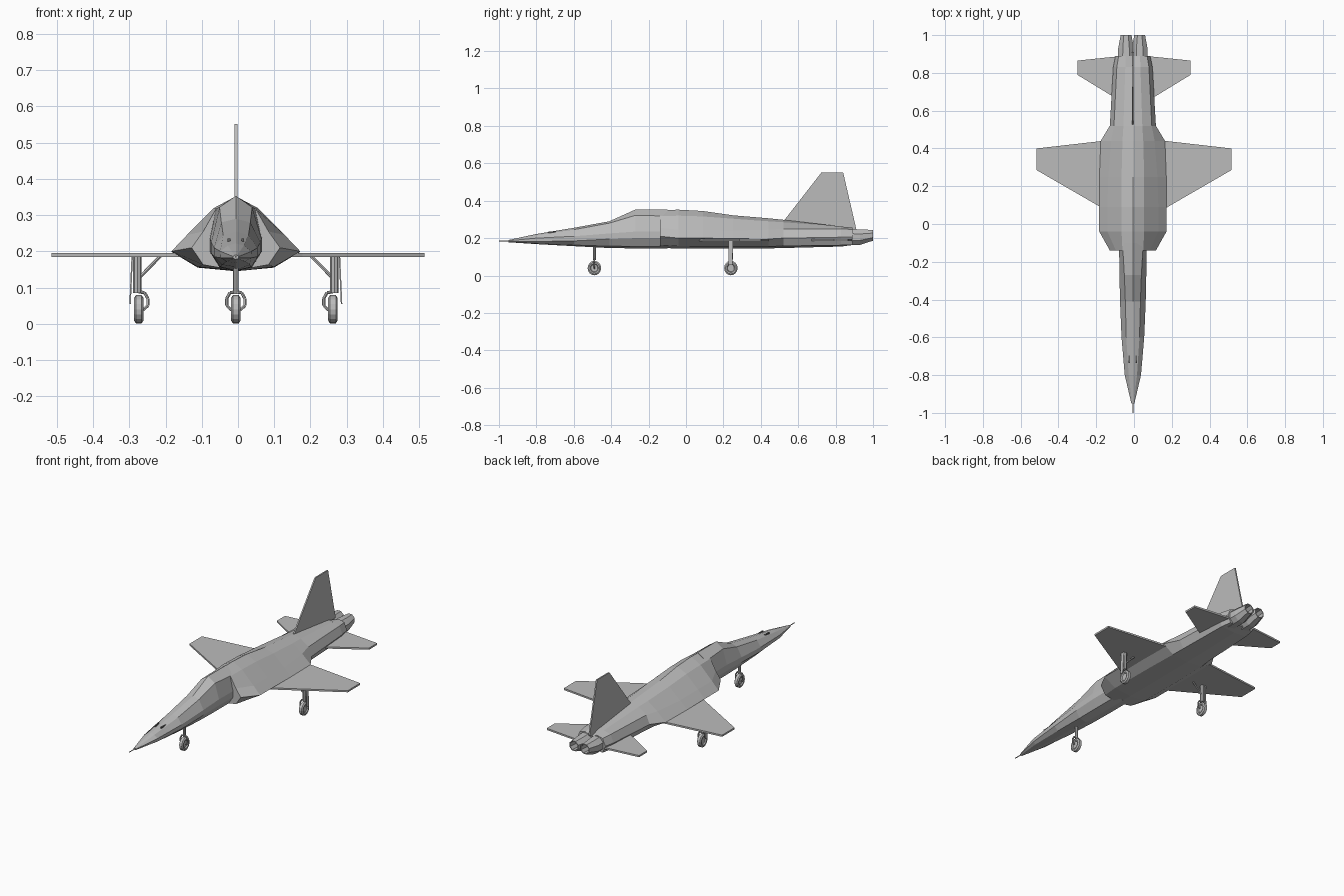
import bpy, bmesh, math
from mathutils import Vector

if "Cube" in bpy.data.objects:
    bpy.data.objects.remove(bpy.data.objects["Cube"])

CX = -0.006  # body axis sits a touch left of the wing centre


def material(name, rgb):
    m = bpy.data.materials.new(name)
    m.diffuse_color = (*rgb, 1)
    m.use_nodes = True
    m.node_tree.nodes["Principled BSDF"].inputs["Base Color"].default_value = m.diffuse_color
    return m


GREY = material("airframe grey", (0.5, 0.5, 0.5))
DARK = material("dark slot", (0.12, 0.12, 0.12))


def make(name, verts, faces, mat=GREY):
    me = bpy.data.meshes.new(name)
    me.from_pydata([tuple(v) for v in verts], [], faces)
    bm = bmesh.new()
    bm.from_mesh(me)
    bmesh.ops.recalc_face_normals(bm, faces=bm.faces)
    bm.to_mesh(me)
    bm.free()
    me.materials.append(mat)
    ob = bpy.data.objects.new(name, me)
    bpy.context.collection.objects.link(ob)
    return ob


def bridge(rings, n, closed=False):
    """Quads between consecutive rings of n points."""
    k = len(rings)
    faces = []
    for r in range(k if closed else k - 1):
        a, b = r * n, ((r + 1) % k) * n
        faces += [(a + i, a + (i + 1) % n, b + (i + 1) % n, b + i) for i in range(n)]
    return [p for ring in rings for p in ring], faces


def loft(name, sections):
    """Capped hull through half sections mirrored about the body axis."""
    rings = []
    for y, *half in sections:
        ring = [(CX + x, y, z) for x, z in half]
        ring += [(CX - x, y, z) for x, z in half[-2:0:-1]]
        rings.append(ring)
    n = len(rings[0])
    v, f = bridge(rings, n)
    f += [tuple(range(n)), tuple(range(len(v) - n, len(v)))]
    return make(name, v, f)


def plate(name, outline, offset):
    """Flat outline thickened both ways by offset."""
    n, d = len(outline), Vector(offset)
    v, f = bridge([[Vector(p) - d for p in outline], [Vector(p) + d for p in outline]], n)
    return make(name, v, f + [tuple(range(n)), tuple(range(n, 2 * n))])


def box(name, x0, x1, y0, y1, z0, z1, mat=GREY):
    rings = [[(x0, y0, z), (x1, y0, z), (x1, y1, z), (x0, y1, z)] for z in (z0, z1)]
    v, f = bridge(rings, 4)
    return make(name, v, f + [(0, 1, 2, 3), (4, 5, 6, 7)], mat)


def rod(name, a, b, r, n=6):
    a, b = Vector(a), Vector(b)
    d = (b - a).normalized()
    u = d.orthogonal().normalized()
    w = d.cross(u)
    ang = [math.tau * i / n for i in range(n)]
    v, f = bridge([[p + r * (u * math.cos(t) + w * math.sin(t)) for t in ang] for p in (a, b)], n)
    return make(name, v, f + [tuple(range(n)), tuple(range(n, 2 * n))])


# Forward fuselage with canopy hump
loft("forward_fuselage", [
    (-0.95, (0, .190), (.004, .189), (.008, .186), (.008, .182), (.005, .179), (0, .178)),
    (-0.80, (0, .222), (.022, .216), (.043, .200), (.042, .182), (.026, .172), (0, .168)),
    (-0.60, (0, .255), (.035, .245), (.060, .210), (.060, .185), (.038, .163), (0, .157)),
    (-0.41, (0, .290), (.040, .280), (.068, .225), (.068, .195), (.043, .157), (0, .147)),
    (-0.27, (0, .353), (.045, .322), (.071, .235), (.071, .200), (.045, .156), (0, .145)),
    (-0.10, (0, .353), (.055, .318), (.073, .235), (.073, .200), (.045, .156), (0, .145)),
])

# Main fuselage, starting at the intakes
loft("main_fuselage", [
    (-0.14, (0, .350), (.055, .317), (.090, .255), (.122, .210), (.090, .163), (0, .147)),
    (-0.04, (0, .352), (.060, .320), (.135, .245), (.178, .200), (.105, .157), (0, .145)),
    (0.09, (0, .345), (.060, .316), (.135, .245), (.178, .200), (.105, .156), (0, .145)),
    (0.25, (0, .322), (.060, .304), (.130, .240), (.177, .198), (.105, .155), (0, .145)),
    (0.44, (0, .306), (.055, .290), (.115, .245), (.170, .195), (.100, .155), (0, .145)),
    (0.52, (0, .298), (.050, .285), (.100, .250), (.122, .200), (.095, .158), (0, .147)),
    (0.83, (0, .260), (.040, .262), (.085, .250), (.104, .205), (.085, .162), (0, .155)),
    (0.89, (0, .240), (.038, .256), (.075, .246), (.092, .205), (.075, .163), (0, .170)),
])

# Nose probe
rod("nose_probe", (CX, -1.0, .185), (CX, -0.94, .185), .0025)

# Fin
plate("tail_fin", [(CX, .525, .295), (CX, .725, .552), (CX, .84, .552),
                   (CX, .91, .25), (CX, .85, .23), (CX, .60, .26)], (.004, 0, 0))

for s, side in ((-1, "left"), (1, "right")):
    # Wing and tailplane
    plate(side + "_wing", [(s * .08, .02, .19), (s * .178, .09, .19), (s * .515, .285, .19),
                           (s * .515, .40, .19), (s * .165, .44, .19), (s * .08, .45, .19)], (0, 0, .005))
    plate(side + "_tailplane", [(s * .06, .65, .19), (s * .12, .68, .19), (s * .30, .79, .19),
                                (s * .30, .865, .19), (s * .08, .888, .19), (s * .06, .888, .19)], (0, 0, .005))

    # Engine nozzle, hollow at the back
    rings = []
    for y, r, z in ((.84, .048, .207), (.93, .045, .205), (1.0, .031, .215), (1.0, .026, .215), (.92, .028, .21)):
        rings.append([(CX + s * .036 + r * math.cos(math.tau * (i + .5) / 8), y,
                       z + r * math.sin(math.tau * (i + .5) / 8)) for i in range(8)])
    v, f = bridge(rings, 8)
    make(side + "_nozzle", v, f + [tuple(range(8)), tuple(range(32, 40))])

    # Nose gun slot
    box(side + "_nose_slot", CX + s * .019 - .004, CX + s * .019 + .004, -.735, -.695, .215, .236, DARK)


def wheel(name, x, y):
    """Round tyre about the x axis with a sunken hub."""
    rings = []
    for px, r in ((-.006, .004), (-.006, .018), (-.012, .022), (-.013, .029), (-.008, .036),
                  (.008, .036), (.013, .029), (.012, .022), (.006, .018), (.006, .004)):
        rings.append([(x + px, y + r * math.cos(math.tau * i / 16),
                       .04 + r * math.sin(math.tau * i / 16) * 1.08) for i in range(16)])
    v, f = bridge(rings, 16)
    return make(name, v, f + [tuple(range(16)), tuple(range(144, 160))])


def fork(name, x, y, s):
    """Bent arm from the strut foot to the axle, on side s."""
    pts = [(x, .088), (x + s * .016, .086), (x + s * .025, .07), (x + s * .025, .05), (x + s * .012, .038)]
    for i, (a, b) in enumerate(zip(pts, pts[1:])):
        rod(f"{name}_{i + 1}", (a[0], y, a[1]), (b[0], y, b[1]), .0045)


# Nose gear
NY = -0.49
wheel("nose_wheel", CX, NY)
rod("nose_strut", (CX, NY, .165), (CX, NY, .082), .008, 8)
fork("nose_fork_left", CX, NY, -1)
fork("nose_fork_right", CX, NY, 1)

# Main gear
for s, side in ((-1, "left"), (1, "right")):
    x, y = CX + s * .268, .24
    wheel(side + "_main_wheel", x, y)
    rod(side + "_main_strut", (x + s * .004, y, .19), (x + s * .004, y, .085), .012, 8)
    fork(side + "_main_fork", x, y, -s)
    rod(side + "_brace", (CX + s * .205, y, .19), (x - s * .004, y, .13), .005)
    xd = x + s * .021
    plate(side + "_gear_door", [(xd - s * .003, y - .012, .19), (xd - s * .003, y + .012, .19),
                                (xd + s * .003, y + .008, .055), (xd + s * .003, y - .012, .055)], (.002, 0, 0))
